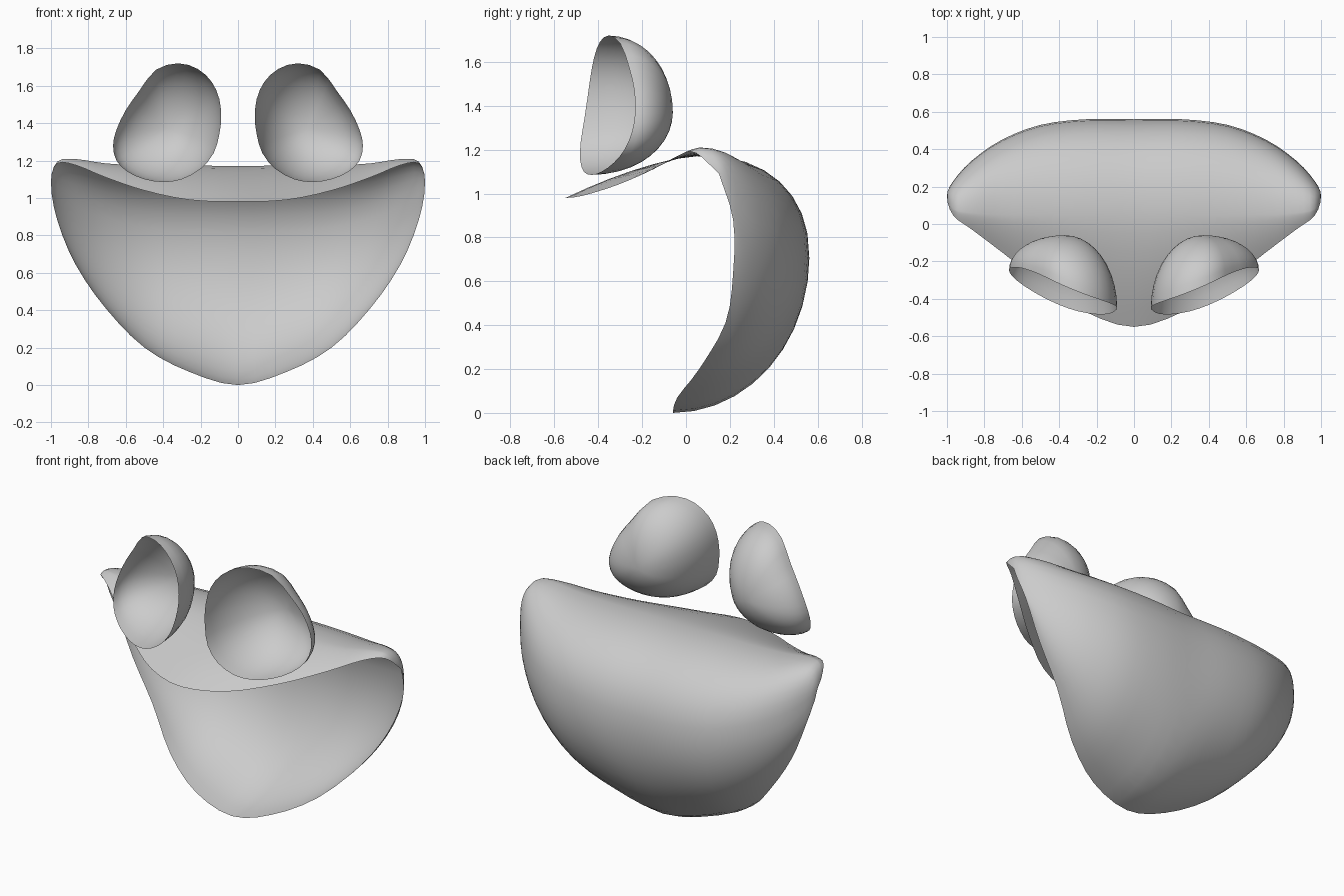
import bpy, bmesh, math

if "Cube" in bpy.data.objects:
    bpy.data.objects.remove(bpy.data.objects["Cube"])


def spline(vals, t, closed=False):
    """Catmull-Rom value at t in 0..1; open tables mirror at the start."""
    n = len(vals)
    f = t * (n if closed else n - 1)
    i = int(f) if closed else min(int(f), n - 2)
    f -= i

    def at(k):
        if closed:
            return vals[k % n]
        return vals[-k] if k < 0 else (vals[k] if k < n else 2 * vals[-1] - vals[-2])
    a, b, c, d = (at(i + k) for k in (-1, 0, 1, 2))
    return b + 0.5 * f * (c - a + f * (2*a - 5*b + 4*c - d + f * (3*(b - c) + d - a)))


def skin(name, rows, closed=False):
    """Bridge rows of points into a smooth open shell, mirrored in x."""
    bm = bmesh.new()
    grid = [[bm.verts.new(p) for p in row] for row in rows]
    for r0, r1 in zip(grid, grid[1:]):
        n = len(r0)
        for i in range(n if closed else n - 1):
            j = (i + 1) % n
            bm.faces.new((r0[i], r0[j], r1[j], r1[i]))
    bmesh.ops.remove_doubles(bm, verts=bm.verts, dist=0.0005)
    bmesh.ops.recalc_face_normals(bm, faces=bm.faces)
    for f in bm.faces:
        f.smooth = True
    me = bpy.data.meshes.new(name)
    bm.to_mesh(me)
    bm.free()
    ob = bpy.data.objects.new(name, me)
    bpy.context.collection.objects.link(ob)
    mod = ob.modifiers.new("mirror", 'MIRROR')
    mod.merge_threshold = 0.001
    return ob


# Mouth shell: section measurements from the middle to the corner (every 15 degrees)
low_y = [-.06, -.04, .06, .18, .215, .215, .15]
low_z = [0, .07, .20, .41, .64, .88, 1.09]
back_y = [.56, .56, .53, .45, .34, .23, .15]
back_z = [.70, .71, .74, .80, .87, .97, 1.09]
top_y = [.05, .05, .05, .05, .06, .08, .15]
top_z = [1.17, 1.175, 1.175, 1.185, 1.208, 1.195, 1.09]
lip_y = [-.55, -.47, -.31, -.15, -.03, .045, .15]
lip_z = [.98, .99, 1.04, 1.11, 1.175, 1.185, 1.09]

rows = []
N = 18
for k in range(N + 1):
    t = k / N
    x = math.sin(t * math.pi / 2)
    ly, lz, by, bz, ty, tz, uy, uz = (spline(v, t) for v in (
        low_y, low_z, back_y, back_z, top_y, top_z, lip_y, lip_z))
    row = []
    for i in range(11):                      # lower lip round to the back
        a = i / 10 * math.pi / 2
        row.append((x, ly + (by - ly) * math.sin(a), bz - (bz - lz) * math.cos(a)))
    for i in range(1, 9):                    # back up to the roof
        a = i / 8 * math.pi / 2
        row.append((x, ty + (by - ty) * math.cos(a) ** .87, bz + (tz - bz) * math.sin(a) ** .87))
    for i in range(1, 7):                    # roof forward to the upper lip
        s = i / 6
        row.append((x, ty + (uy - ty) * s, tz + (uz - tz) * s ** 1.5))
    rows.append(row)
skin("mouth_cavity", rows)

# Eye sockets: egg-shaped rim closing to a rounded back
rim = [(.32, 1.72), (.44, 1.685), (.53, 1.57), (.60, 1.47), (.65, 1.365), (.668, 1.28),
       (.65, 1.20), (.59, 1.14), (.50, 1.10), (.40, 1.085), (.30, 1.10), (.20, 1.155),
       (.13, 1.24), (.10, 1.34), (.09, 1.43), (.10, 1.53), (.14, 1.62), (.215, 1.69)]
cx, cz, apex = .37, 1.37, -.06
M, R = 36, 10
rows = []
for j in range(R + 1):
    a = j / R * math.pi / 2
    row = []
    for i in range(M):
        x = spline([p[0] for p in rim], i / M, True)
        z = spline([p[1] for p in rim], i / M, True)
        y = -.741 + .41 * x + .178 * z - .05 * ((z - 1.4) / .32) ** 2
        row.append((cx + (x - cx) * math.cos(a),
                    apex + (y - apex) * (1 - math.sin(a)),
                    cz + (z - cz) * math.cos(a)))
    rows.append(row)
skin("eye_sockets", rows, True)
